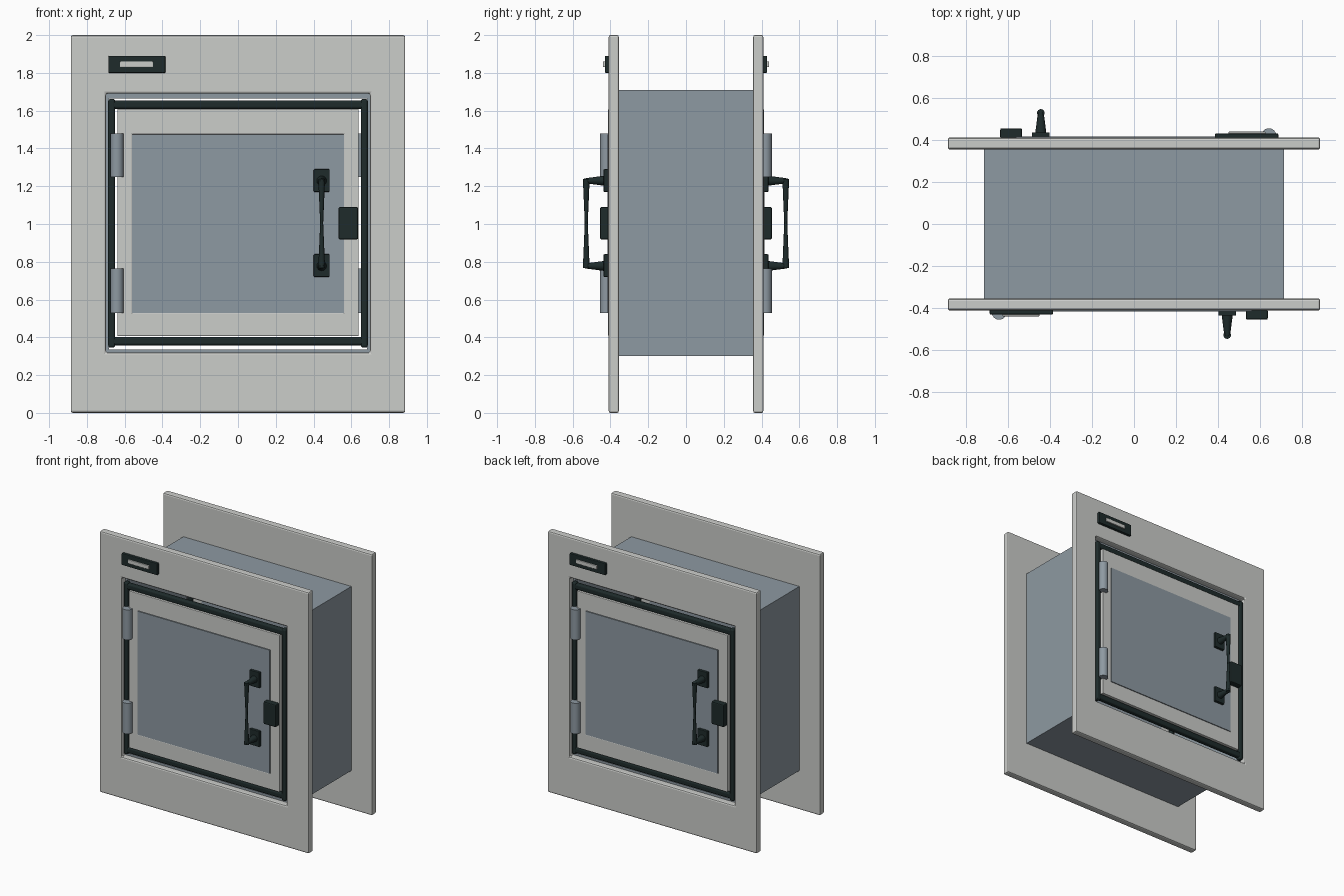
import bpy
import bmesh
import math
from mathutils import Vector

cube = bpy.data.objects.get("Cube")
if cube:
    bpy.data.objects.remove(cube, do_unlink=True)


def material(name, rgb):
    m = bpy.data.materials.new(name)
    m.use_nodes = True
    color = (*rgb, 1)
    m.diffuse_color = color
    m.node_tree.nodes["Principled BSDF"].inputs["Base Color"].default_value = color
    return m


WHITE = material("off white paint", (0.60, 0.61, 0.59))
STEEL = material("blue grey steel", (0.27, 0.32, 0.36))
DARK = material("dark rubber", (0.013, 0.024, 0.024))


def finish(name, bm, mat, bevel=0, segments=2, turned=False, smooth=False):
    bmesh.ops.recalc_face_normals(bm, faces=bm.faces)
    mesh = bpy.data.meshes.new(name)
    bm.to_mesh(mesh)
    bm.free()
    mesh.materials.append(mat)
    ob = bpy.data.objects.new(name, mesh)
    bpy.context.collection.objects.link(ob)
    if turned:
        ob.rotation_euler.z = math.pi
    if bevel:
        mod = ob.modifiers.new("soft edges", 'BEVEL')
        mod.width, mod.segments = bevel, segments
    if smooth:
        bpy.ops.object.select_all(action='DESELECT')
        ob.select_set(True)
        bpy.context.view_layer.objects.active = ob
        bpy.ops.object.shade_smooth_by_angle(angle=math.radians(40))
    return ob


def box(name, x, y, z, mat, **kw):
    bm = bmesh.new()
    bmesh.ops.create_cube(bm, size=1)
    for v in bm.verts:
        v.co = [lo + (c + 0.5) * (hi - lo) for c, (lo, hi) in zip(v.co, (x, y, z))]
    return finish(name, bm, mat, **kw)


def frame(name, outer, inner, y, mat, **kw):
    """Rectangular ring; outer and inner are (half width, bottom, top)."""
    bm = bmesh.new()
    loops = []
    for (w, lo, hi), depth in ((outer, y[0]), (inner, y[0]), (inner, y[1]), (outer, y[1])):
        corners = ((-w, lo), (w, lo), (w, hi), (-w, hi))
        loops.append([bm.verts.new((px, depth, pz)) for px, pz in corners])
    for i in range(4):
        a, b = loops[i], loops[(i + 1) % 4]
        for j in range(4):
            k = (j + 1) % 4
            bm.faces.new((a[j], a[k], b[k], b[j]))
    return finish(name, bm, mat, **kw)


def rod(name, path, mat, sides=16, **kw):
    """Chain of tapered round bars through (point, radius) stations."""
    bm = bmesh.new()
    for (p, r1), (q, r2) in zip(path, path[1:]):
        p, q = Vector(p), Vector(q)
        axis = q - p
        made = bmesh.ops.create_cone(bm, cap_ends=True, segments=sides, radius1=r1,
                                     radius2=r2, depth=axis.length)
        turn = axis.to_track_quat('Z', 'Y')
        for v in made["verts"]:
            v.co = turn @ v.co + (p + q) / 2
    return finish(name, bm, mat, smooth=True, **kw)


# Open tunnel between the two wall panels
frame("tunnel", (0.712, 0.30, 1.71), (0.683, 0.335, 1.665), (-0.36, 0.36), STEEL)

for side, turned in (("front", False), ("back", True)):
    def named(part):
        return side + "_" + part

    # Wall panel with its opening
    frame(named("panel"), (0.885, 0, 2), (0.70, 0.32, 1.69), (-0.41, -0.355), WHITE,
          bevel=0.01, turned=turned)

    # Rubber seal bars around the door
    for s, word in ((-1, "right"), (1, "left")):
        cx = s * 0.669
        box(named("seal_" + word), (cx - 0.018, cx + 0.018), (-0.408, -0.365),
            (0.345, 1.662), DARK, bevel=0.012, segments=3, turned=turned)
    for cz, word in ((0.38, "bottom"), (1.632, "top")):
        box(named("seal_" + word), (-0.67, 0.67), (-0.405, -0.365),
            (cz - 0.022, cz + 0.022), DARK, bevel=0.012, segments=3, turned=turned)

    # Door leaf and window pane
    frame(named("door"), (0.638, 0.407, 1.609), (0.56, 0.53, 1.475), (-0.412, -0.365),
          WHITE, bevel=0.004, turned=turned)
    box(named("window"), (-0.56, 0.56), (-0.416, -0.361), (0.53, 1.475), STEEL,
        turned=turned)

    # Hinge barrels
    for lo, hi, word in ((0.53, 0.765, "lower"), (1.25, 1.48, "upper")):
        rod(named("hinge_" + word), [((-0.641, -0.42, lo), 0.035), ((-0.641, -0.42, hi), 0.035)],
            STEEL, sides=24, turned=turned)

    # Latch block
    box(named("latch"), (0.532, 0.636), (-0.455, -0.405), (0.918, 1.09), DARK,
        bevel=0.008, turned=turned)

    # Pull handle: mounting plates, tapered posts and waisted grip
    for cz, word in ((0.78, "lower"), (1.23, "upper")):
        box(named("handle_plate_" + word), (0.401, 0.485), (-0.436, -0.41),
            (cz - 0.06, cz + 0.06), DARK, bevel=0.004, turned=turned)
    grip_y, hx = -0.528, 0.443
    rod(named("handle"), [((hx, -0.42, 1.229), 0.028), ((hx, grip_y, 1.229), 0.014),
                          ((hx, grip_y - 0.016, 1.229), 0.009)], DARK, turned=turned)
    rod(named("handle_foot"), [((hx, -0.42, 0.778), 0.028), ((hx, grip_y, 0.778), 0.014),
                               ((hx, grip_y - 0.016, 0.778), 0.009)], DARK, turned=turned)
    rod(named("handle_grip"), [((hx, grip_y, 0.768), 0.018), ((hx, grip_y, 1.005), 0.008),
                               ((hx, grip_y, 1.239), 0.018)], DARK, turned=turned)

    # Indicator housing with a pale bar
    box(named("indicator"), (-0.686, -0.384), (-0.43, -0.405), (1.80, 1.89), DARK,
        bevel=0.005, turned=turned)
    box(named("indicator_bar"), (-0.625, -0.45), (-0.439, -0.425), (1.83, 1.86), WHITE,
        bevel=0.003, turned=turned)
